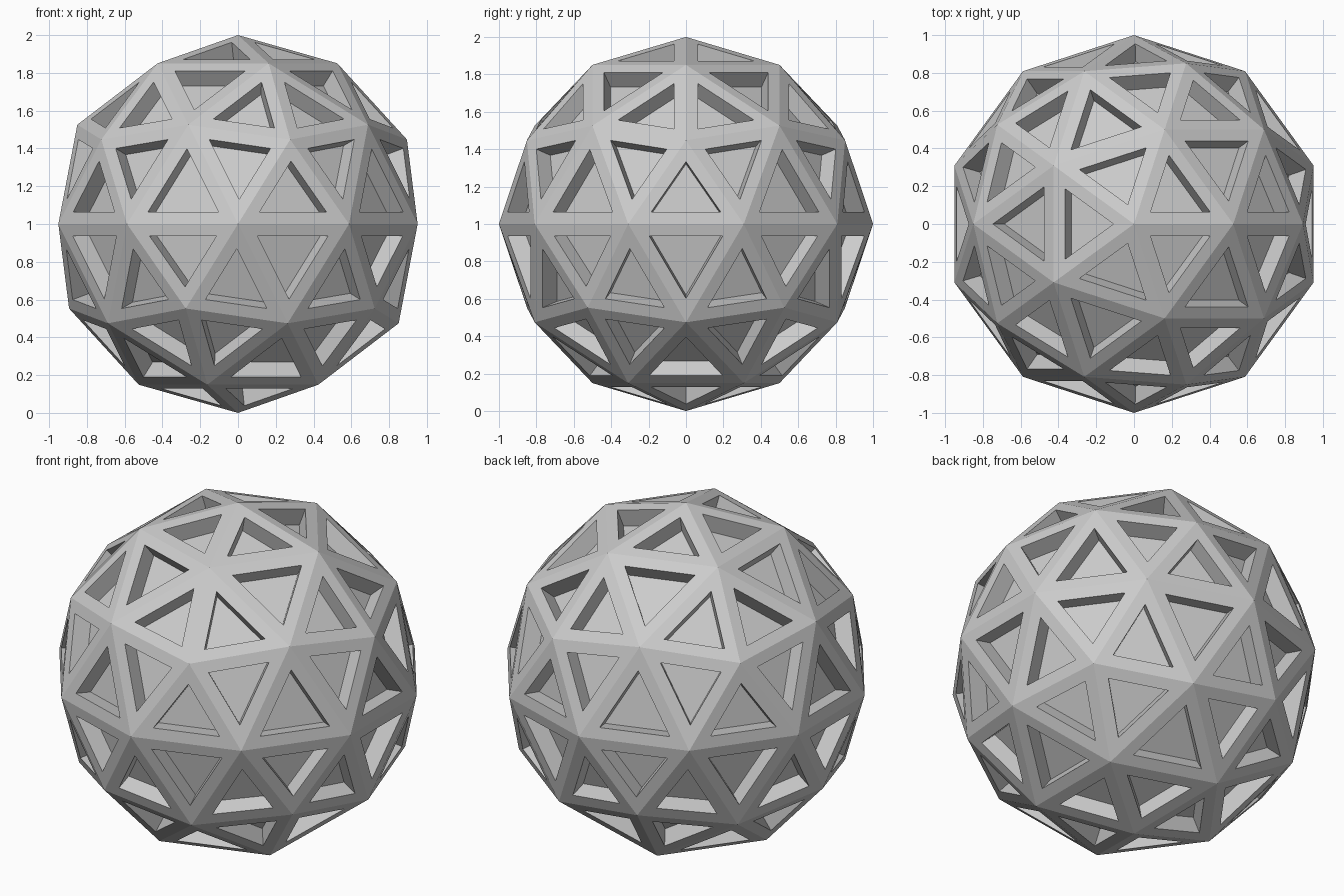
import bpy, bmesh
from mathutils import Vector

if "Cube" in bpy.data.objects:
    bpy.data.objects.remove(bpy.data.objects["Cube"])

RIM = 0.065    # frame width on each face
DEPTH = 0.1    # recess depth of each panel

bm = bmesh.new()
# Low-poly geodesic ball
bmesh.ops.create_icosphere(bm, subdivisions=2, radius=1.0)
panels = list(bm.faces)

# Triangular frame around every face
bmesh.ops.inset_individual(bm, faces=panels, thickness=RIM, use_even_offset=True)

# Sink each panel straight inwards
bm.normal_update()
for normal, panel in [(f.normal.copy(), f) for f in panels]:
    new = bmesh.ops.extrude_discrete_faces(bm, faces=[panel])["faces"]
    for face in new:
        bmesh.ops.translate(bm, verts=face.verts[:], vec=-normal * DEPTH)

bmesh.ops.translate(bm, verts=bm.verts[:], vec=Vector((0, 0, 1)))
bmesh.ops.recalc_face_normals(bm, faces=bm.faces[:])

mesh = bpy.data.meshes.new("panelled_ball")
bm.to_mesh(mesh)
bm.free()
ball = bpy.data.objects.new("panelled_ball", mesh)
bpy.context.collection.objects.link(ball)
